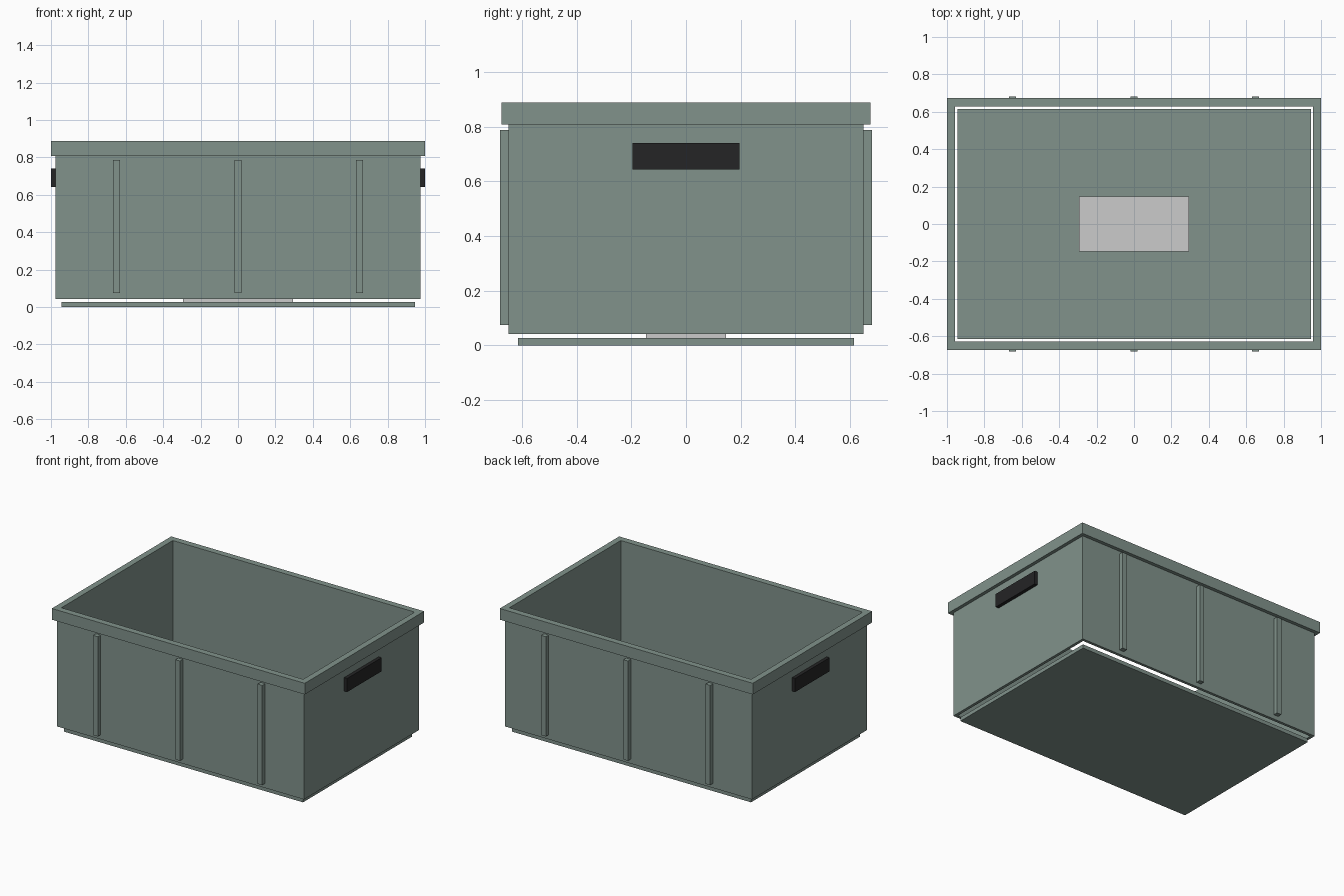
import bpy, bmesh

if "Cube" in bpy.data.objects:
    bpy.data.objects.remove(bpy.data.objects["Cube"])


def material(name, rgb):
    m = bpy.data.materials.new(name)
    m.diffuse_color = (*rgb, 1)
    m.use_nodes = True
    m.node_tree.nodes["Principled BSDF"].inputs["Base Color"].default_value = m.diffuse_color
    return m


def finish(name, bm, mat):
    bmesh.ops.recalc_face_normals(bm, faces=bm.faces)
    me = bpy.data.meshes.new(name)
    bm.to_mesh(me)
    bm.free()
    if mat:
        me.materials.append(mat)
    ob = bpy.data.objects.new(name, me)
    bpy.context.collection.objects.link(ob)
    return ob


def box(name, x, y, z, mat=None):
    """Box from (min, max) ranges on each axis."""
    bm = bmesh.new()
    bmesh.ops.create_cube(bm, size=1)
    for v in bm.verts:
        v.co = [r[0] if c < 0 else r[1] for c, r in zip(v.co, (x, y, z))]
    return finish(name, bm, mat)


def frame(name, outer, inner, z, mat):
    """Rectangular tube, open at top and bottom."""
    bm = bmesh.new()
    corners = ((-1, -1), (1, -1), (1, 1), (-1, 1))
    loops = [[bm.verts.new((sx * h[0], sy * h[1], zz)) for sx, sy in corners]
             for h, zz in ((outer, z[0]), (outer, z[1]), (inner, z[1]), (inner, z[0]))]
    for a, b in zip(loops, loops[1:] + loops[:1]):
        for i in range(4):
            j = (i + 1) % 4
            bm.faces.new((a[i], a[j], b[j], b[i]))
    return finish(name, bm, mat)


plastic = material("green_grey_plastic", (0.22, 0.29, 0.26))
dark = material("dark_grip", (0.018, 0.018, 0.019))

# Floor plate, with a small plate resting on it
box("floor", (-0.945, 0.945), (-0.615, 0.615), (0, 0.027), plastic)
box("floor_label", (-0.295, 0.295), (-0.146, 0.146), (0.027, 0.043))

# Walls and the overhanging rim
inner = (0.956, 0.629)
frame("walls", (0.976, 0.649), inner, (0.042, 0.808), plastic)
frame("rim", (1.0, 0.674), inner, (0.808, 0.888), plastic)

# Ribs on the front and back
for side, s in (("front", -1), ("back", 1)):
    for i, x in enumerate((-0.65, 0, 0.65)):
        box(f"{side}_rib_{i + 1}", (x - 0.018, x + 0.018),
            sorted((s * 0.645, s * 0.681)), (0.074, 0.787), plastic)

# Grips on both ends
for side, s in (("left", -1), ("right", 1)):
    box(f"{side}_grip", sorted((s * 0.97, s * 1.0)), (-0.195, 0.195), (0.643, 0.74), dark)
